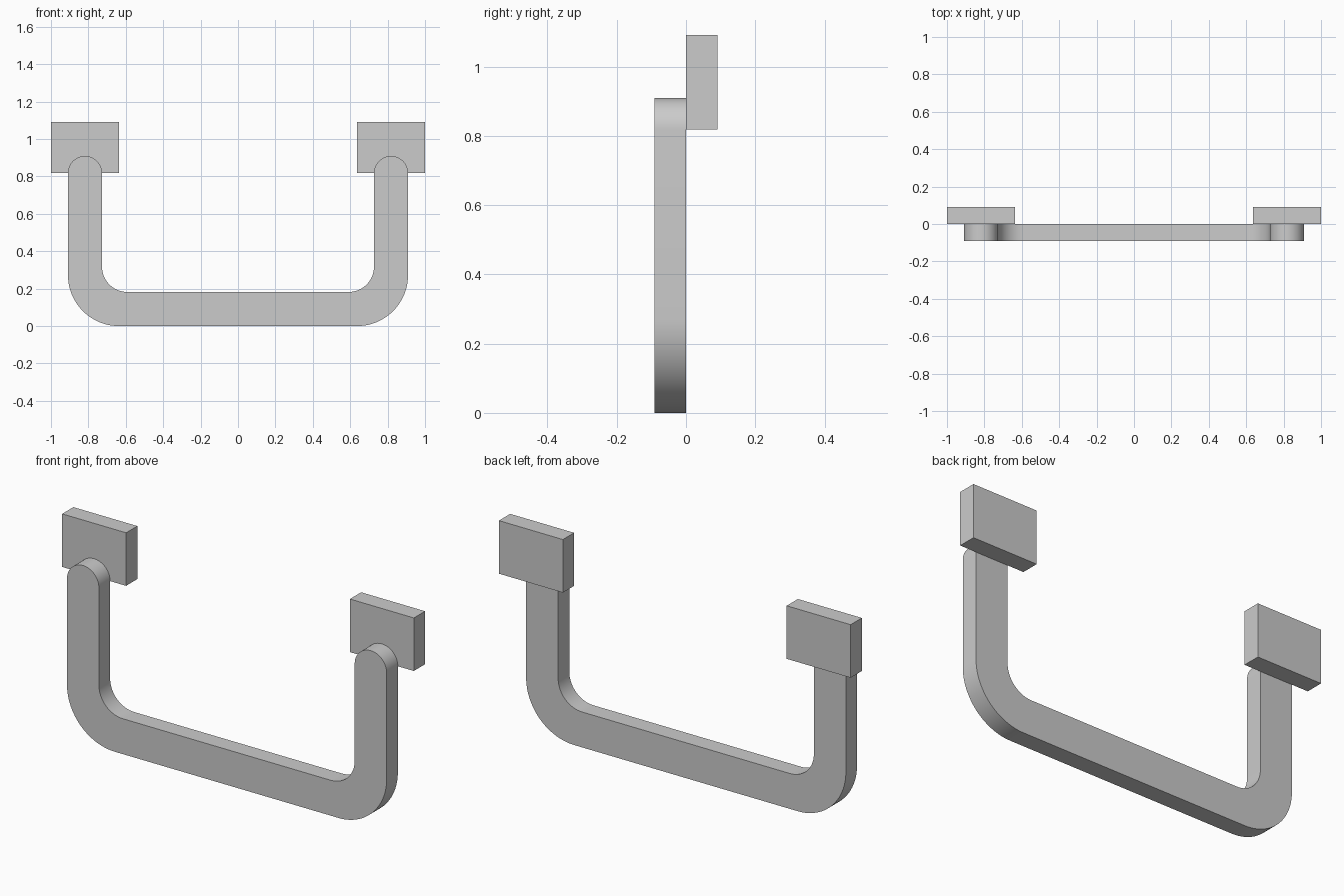
import bpy, bmesh
from math import sin, cos, radians

if "Cube" in bpy.data.objects:
    bpy.data.objects.remove(bpy.data.objects["Cube"])

U = 1 / 11  # model grid unit


def arc(cx, cz, r, a0, a1, n=24):
    return [(cx + r * cos(radians(a0 + (a1 - a0) * i / n)),
             cz + r * sin(radians(a0 + (a1 - a0) * i / n))) for i in range(n + 1)]


def extrude_profile(name, points, y0, y1):
    bm = bmesh.new()
    face = bm.faces.new([bm.verts.new((x * U, y0 * U, z * U)) for x, z in points])
    res = bmesh.ops.extrude_face_region(bm, geom=[face])
    verts = [g for g in res["geom"] if isinstance(g, bmesh.types.BMVert)]
    bmesh.ops.translate(bm, vec=(0, (y1 - y0) * U, 0), verts=verts)
    bmesh.ops.recalc_face_normals(bm, faces=bm.faces)
    mesh = bpy.data.meshes.new(name)
    bm.to_mesh(mesh)
    bm.free()
    obj = bpy.data.objects.new(name, mesh)
    bpy.context.collection.objects.link(obj)
    return obj


# U-shaped handle: right half of the outline, then its mirror image
half = (arc(7, 3, 3, -90, 0)            # outer corner
        + arc(9, 9, 1, 0, 180)          # rounded tip
        + arc(6.5, 3.5, 1.5, 0, -90))   # inner corner
outline = half + [(-x, z) for x, z in reversed(half)]
handle = extrude_profile("handle", outline, -1, 0)
bpy.context.view_layer.objects.active = handle
handle.select_set(True)
bpy.ops.object.shade_smooth_by_angle(angle=radians(30))

# Mounting blocks behind the handle tips
for side, s in (("left", -1), ("right", 1)):
    extrude_profile(f"{side}_mounting_block",
                    [(s * 7, 9), (s * 11, 9), (s * 11, 12), (s * 7, 12)], 0, 1)
